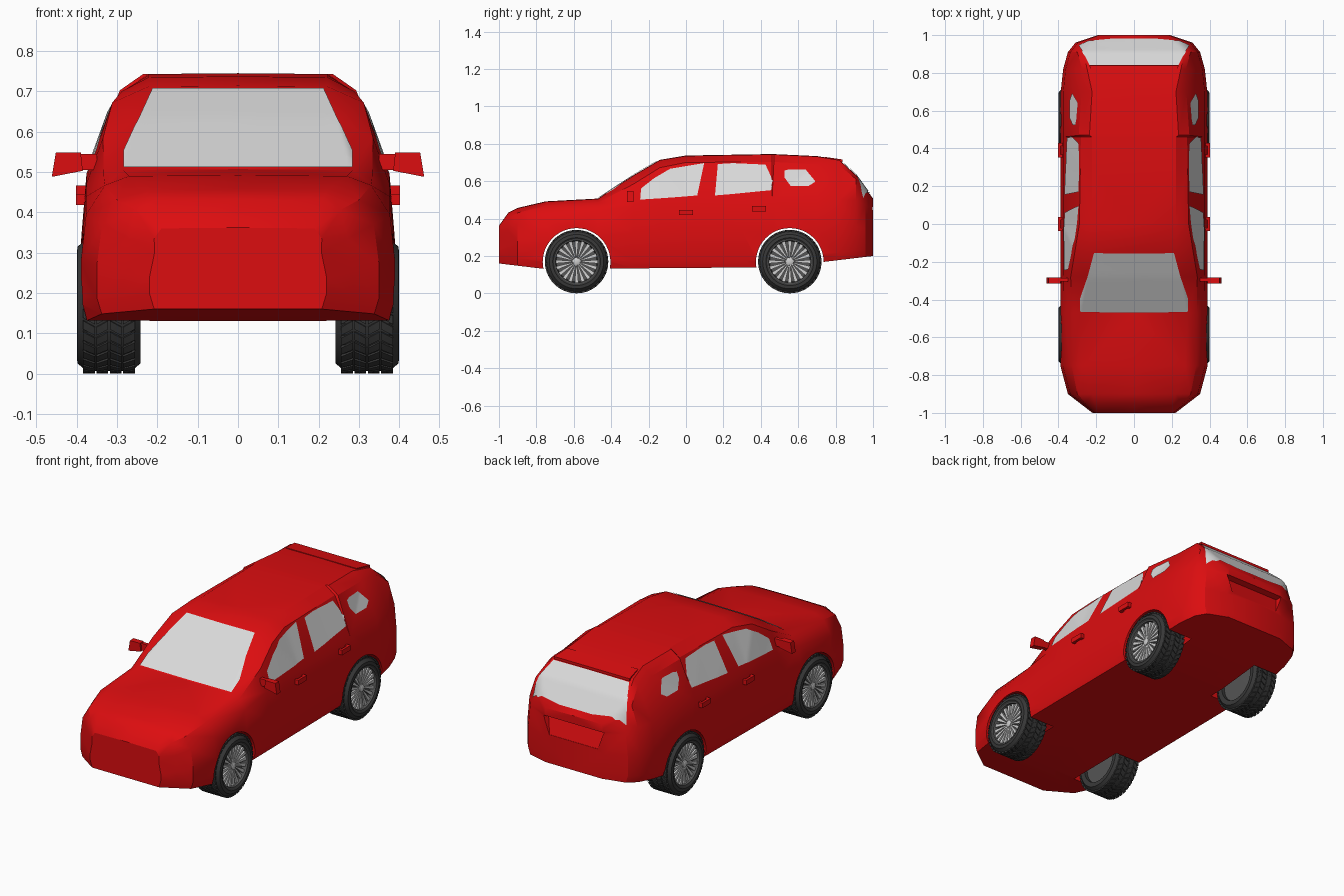
import bpy, bmesh, math
from mathutils import Vector, Matrix
from mathutils.bvhtree import BVHTree

if "Cube" in bpy.data.objects:
    bpy.data.objects.remove(bpy.data.objects["Cube"])


def material(name, rgb):
    m = bpy.data.materials.new(name)
    m.diffuse_color = (*rgb, 1)
    m.use_nodes = True
    m.node_tree.nodes["Principled BSDF"].inputs["Base Color"].default_value = m.diffuse_color
    return m


RED = material("red paint", (0.72, 0.004, 0.005))
GLASS = material("pale glass", (0.70, 0.70, 0.70))
RUBBER = material("black rubber", (0.04, 0.04, 0.04))
DARK = material("dark rim", (0.09, 0.09, 0.09))
SILVER = material("silver spokes", (0.62, 0.62, 0.62))


def smooth(ob, angle=30):
    bpy.ops.object.select_all(action='DESELECT')
    ob.select_set(True)
    bpy.context.view_layer.objects.active = ob
    bpy.ops.object.shade_smooth_by_angle(angle=math.radians(angle))


def finish(bm, name, mat, recalc=True):
    if recalc:
        bmesh.ops.recalc_face_normals(bm, faces=bm.faces)
    me = bpy.data.meshes.new(name)
    bm.to_mesh(me)
    bm.free()
    me.materials.append(mat)
    ob = bpy.data.objects.new(name, me)
    bpy.context.collection.objects.link(ob)
    smooth(ob)
    return ob


def hull(bm, pts):
    bmesh.ops.convex_hull(bm, input=[bm.verts.new(p) for p in pts])


def skin_rings(bm, rings):
    for a, b in zip(rings, rings[1:]):
        for i in range(len(a)):
            j = (i + 1) % len(a)
            bm.faces.new((a[i], a[j], b[j], b[i]))


def lathe(bm, profile, n=40):
    """Spin (x, radius) points around the x axis."""
    turn = [2 * math.pi * i / n for i in range(n)]
    rings = [[bm.verts.new((x, r * math.cos(a), r * math.sin(a))) for a in turn] for x, r in profile]
    skin_rings(bm, rings)
    return rings


def curve(line, y):
    """Linear interpolation along (y, value) points."""
    for (y0, a), (y1, b) in zip(line, line[1:]):
        if y <= y1:
            return a + (b - a) * (y - y0) / (y1 - y0)
    return line[-1][1]


# Body: profile curves along y, lofted into a shell
roof_z = [(-1, .36), (-.95, .43), (-.9, .455), (-.75, .49), (-.47, .505), (-.28, .63), (-.14, .712),
          (0, .735), (.46, .743), (.7, .732), (.82, .712), (.91, .63), (1, .505)]
roof_w = [(-1, .19), (-.75, .27), (-.47, .285), (-.14, .222), (.7, .222), (.93, .272), (1, .175)]
side_w = [(-1, .22), (-.9, .35), (-.75, .39), (.7, .388), (.82, .375), (.91, .35), (.96, .31), (1, .19)]
shoulder_w = [(-1, .208), (-.9, .30), (-.75, .33), (-.28, .335), (0, .289), (.82, .275), (.93, .305), (1, .186)]
shoulder_drop = [(-1, .025), (-.47, .02), (-.28, .045), (0, .035), (.7, .042), (.9, .02), (1, .02)]
belt_z = [(-1, .30), (-.9, .37), (-.28, .47), (0, .495), (.9, .50), (1, .455)]
floor_z = [(-1, .16), (-.75, .13), (.5, .14), (1, .20)]

bm = bmesh.new()
rings = []
for y in sorted({p[0] for p in roof_z + side_w} | {.3, .47}):
    zf, w, zb = curve(floor_z, y), curve(side_w, y), curve(belt_z, y)
    zr, wr, ws = curve(roof_z, y), curve(roof_w, y), curve(shoulder_w, y)
    if .46 < y < .6:                       # raised rear quarter panel
        wr, ws = wr + .014, ws + .012
    half = [(0, zf), (w - .012, zf), (w, zf + .04), (w, zf + .55 * (zb - zf)),
            (w - .013, zb), (ws, zr - curve(shoulder_drop, y)), (wr, zr), (0, zr + .002)]
    ring = half + [(-x, z) for x, z in half[-2:0:-1]]
    rings.append([bm.verts.new((x, y, z)) for x, z in ring])
skin_rings(bm, rings)
bm.faces.new(rings[0])
bm.faces.new(rings[-1])
bmesh.ops.recalc_face_normals(bm, faces=bm.faces)
bmesh.ops.triangulate(bm, faces=bm.faces)
skin = BVHTree.FromBMesh(bm)
body = finish(bm, "body", RED)

# Cutters: wheel wells and tailgate recess
WHEEL_Y, WHEEL_Z, WELL_X = (-.585, .555), .17, .22
cutters = []
for y in WHEEL_Y:
    for s in (-1, 1):
        bm = bmesh.new()
        bmesh.ops.create_cone(bm, cap_ends=True, segments=48, radius1=.181, radius2=.181, depth=.3,
                              matrix=Matrix.Translation((s * (WELL_X + .15), y, WHEEL_Z - .002))
                              @ Matrix.Rotation(math.pi / 2, 4, 'Y'))
        cutters.append(finish(bm, "well_cutter", RED))
bm = bmesh.new()
hull(bm, [(s * x, y, z) for s in (-1, 1) for x, y, z in
          ((.20, 1.05, .47), (.18, .965, .455), (.15, 1.05, .36), (.15, .998, .36))])
cutters.append(finish(bm, "recess_cutter", RED))
for c in cutters:
    c.hide_render = True
    mod = body.modifiers.new("cut", 'BOOLEAN')
    mod.object, mod.operation, mod.solver = c, 'DIFFERENCE', 'EXACT'
dg = bpy.context.evaluated_depsgraph_get()
body.data = bpy.data.meshes.new_from_object(body.evaluated_get(dg))
body.modifiers.clear()
for c in cutters:
    bpy.data.objects.remove(c)
# Open the inner walls of the wells: the shell is hollow
bm = bmesh.new()
bm.from_mesh(body.data)
walls = [f for f in bm.faces if all(abs(abs(v.co.x) - WELL_X) < .001 for v in f.verts)
         and abs(f.normal.x) > .9 and f.calc_center_median().z < .38]
bmesh.ops.delete(bm, geom=walls, context='FACES')
bm.to_mesh(body.data)
bm.free()
smooth(body)


# Windows: thin plates draped on the body
def along(line, t):
    k = min(int(t * (len(line) - 1)), len(line) - 2)
    return Vector(line[k]).lerp(Vector(line[k + 1]), t * (len(line) - 1) - k)


def drape(name, low, high, place, direction, nu=24, nv=14):
    bm = bmesh.new()
    d = Vector(direction)
    grid = []
    for j in range(nv + 1):
        row = []
        for i in range(nu + 1):
            p = along(low, i / nu).lerp(along(high, i / nu), j / nv)
            hit, normal, _, _ = skin.ray_cast(Vector(place(p)) - 2 * d, d)
            row.append(bm.verts.new(hit + normal * .004))
        grid.append(row)
    for j in range(nv):
        for i in range(nu):
            f = bm.faces.new((grid[j][i], grid[j][i + 1], grid[j + 1][i + 1], grid[j + 1][i]))
            f.normal_update()
            if f.normal.dot(d) > 0:
                f.normal_flip()
    return finish(bm, name, GLASS, recalc=False)


def both(half):
    return [(-x, v) for x, v in half] + half[::-1]


drape("windshield", both([(.283, .509), (.22, .509)]), both([(.283, .55), (.212, .705)]),
      lambda p: (p.x, 0, p.y), (0, 1, 0), 30)
drape("rear_window", both([(.29, .945), (.24, .967), (.1, .98)]), both([(.235, .838), (.15, .838), (.05, .838)]),
      lambda p: (p.x, p.y, 0), (0, 0, -1), 30)
SIDE = {
    "front_window": ([(-.245, .50), (-.14, .507), (-.04, .514), (.06, .522)],
                     [(-.24, .56), (-.17, .615), (-.085, .665), (.097, .695)]),
    "rear_door_window": ([(.155, .522), (.25, .53), (.35, .54), (.455, .55)],
                         [(.17, .69), (.25, .695), (.425, .687), (.465, .60)]),
    "quarter_window": ([(.525, .62), (.56, .572), (.655, .572), (.69, .595)],
                       [(.525, .655), (.55, .662), (.64, .66), (.69, .60)]),
}
for name, (low, high) in SIDE.items():
    for s in (-1, 1):
        drape(name, low, high, lambda p: (0, p.x, p.y), (-s, 0, 0))

# Tail lip above the rear window
bm = bmesh.new()
hull(bm, [(s * x, y, z) for s in (-1, 1) for x, y, z in
          ((.22, .74, .718), (.235, .838, .702), (.235, .838, .716), (.22, .74, .730))])
finish(bm, "tail_lip", RED)

for s in (-1, 1):
    # Door mirrors: stalk and housing
    bm = bmesh.new()
    hull(bm, [(s * x, y, z) for x in (.35, .40) for z in (.505, .545) for y in (-.305, -.285)])
    hull(bm, [(s * x, y, z) for x, z in ((.39, .548), (.385, .503), (.462, .488), (.452, .548))
              for y in (-.315, -.282)])
    finish(bm, "door_mirror", RED)
    # Door handles: grip bar on two feet
    for y, z in ((0, .432), (.39, .452)):
        bm = bmesh.new()
        for x0, x1, cy, dy in ((.388, .402, 0, .038), (.365, .39, -.03, .008), (.365, .39, .03, .008)):
            hull(bm, [(s * x, y + cy + e, z + h) for x in (x0, x1) for e in (-dy, dy) for h in (-.014, .014)])
        finish(bm, "door_handle", RED)

# Wheel parts, built once around the x axis facing +x
parts = []
bm = bmesh.new()
lathe(bm, [(.245, .118), (.242, .145), (.265, .164), (.375, .164),
           (.398, .145), (.400, .128), (.392, .116), (.245, .118)], 48)
parts.append(finish(bm, "tire", RUBBER))
bm = bmesh.new()
for col in range(4):                       # chevron tread blocks
    x0 = .256 + col * .033
    skew = .05 if col % 2 else -.05
    for i in range(36):
        a = 2 * math.pi * i / 36
        hull(bm, [(x, r * math.cos(a + k + t), r * math.sin(a + k + t))
                  for x, k in ((x0, -skew), (x0 + .029, skew)) for t in (-.065, .065) for r in (.160, .1695)])
parts.append(finish(bm, "tread", RUBBER))
bm = bmesh.new()
r = lathe(bm, [(.26, .02), (.262, .116), (.394, .121), (.394, .113), (.365, .108), (.362, .02)])
bm.faces.new(r[0])
bm.faces.new(r[-1])
parts.append(finish(bm, "rim", DARK))
bm = bmesh.new()
r = lathe(bm, [(.36, .02), (.384, .02), (.388, .012)], 20)
bm.faces.new(r[-1])
for i in range(20):                        # tapered spokes
    rot = Matrix.Rotation(2 * math.pi * i / 20, 3, 'X')
    hull(bm, [rot @ Vector((x + dx, s * w, rad)) for rad, w, x in ((.012, .002, .378), (.114, .010, .384))
              for s in (-1, 1) for dx in (-.012, 0)])
parts.append(finish(bm, "spokes", SILVER))

# Place the four wheels
for ob in parts:
    for y in WHEEL_Y:
        for turn in (0, math.pi):
            copy = bpy.data.objects.new("wheel_" + ob.name, ob.data)
            copy.location = (0, y, WHEEL_Z)
            copy.rotation_euler = (0, 0, turn)
            bpy.context.collection.objects.link(copy)
    bpy.data.objects.remove(ob)
